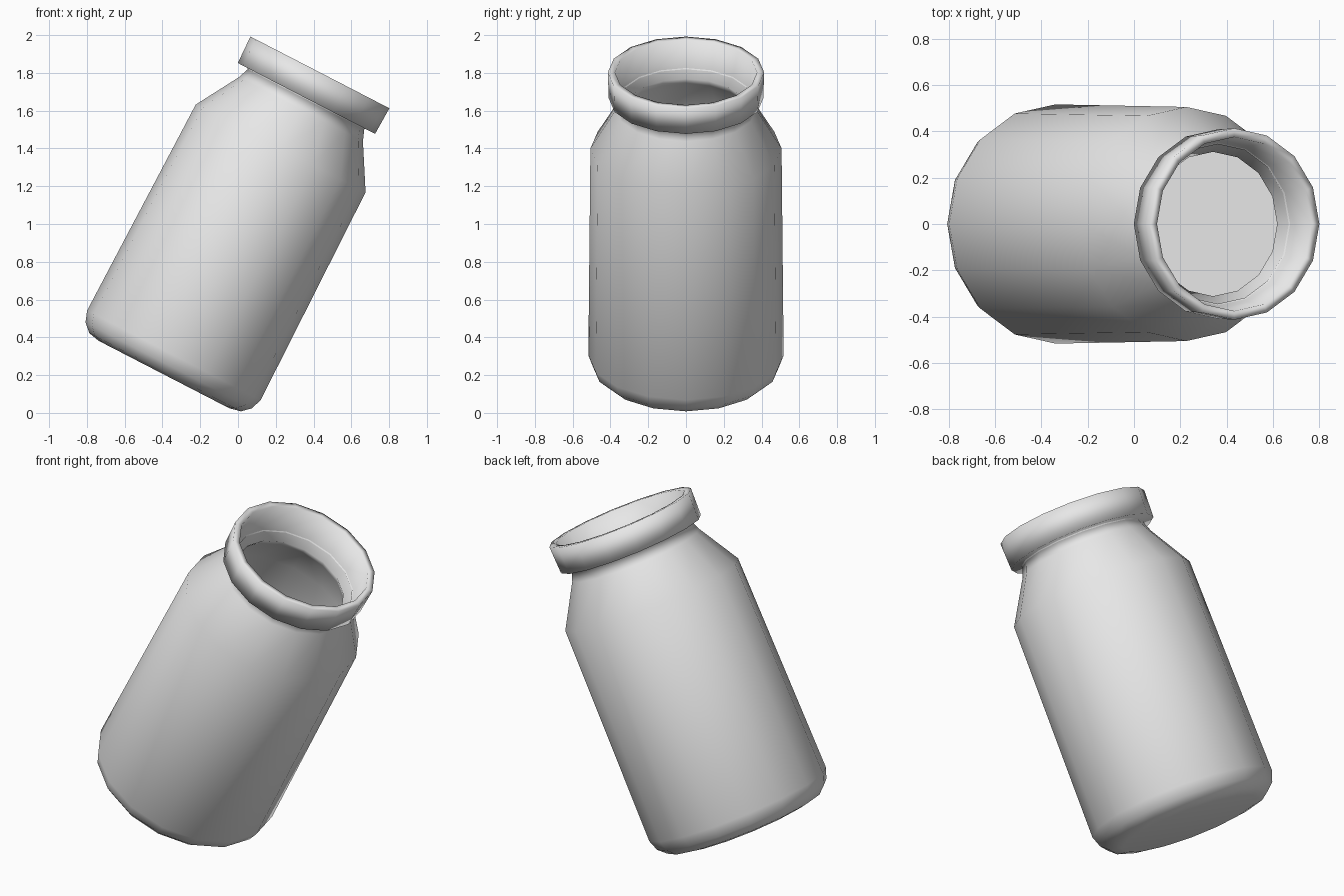
import bpy, bmesh, math
from mathutils import Matrix, Vector

cube = bpy.data.objects.get("Cube")
if cube:
    bpy.data.objects.remove(cube, do_unlink=True)

SIDES = 16
LEAN = Matrix.Translation((-0.392, 0, 0.203)) @ Matrix.Rotation(math.radians(27.3), 4, 'Y')


def make_material(name, grey):
    mat = bpy.data.materials.new(name)
    mat.use_nodes = True
    mat.diffuse_color = (grey, grey, grey, 1)
    mat.node_tree.nodes["Principled BSDF"].inputs["Base Color"].default_value = (grey, grey, grey, 1)
    return mat


def lathe(profile):
    """Turn a list of (radius, height) into rings of faces, closing any end on the axis."""
    bm = bmesh.new()
    rings = []
    for r, z in profile:
        if r == 0:
            rings.append([bm.verts.new((0, 0, z))] * SIDES)
        else:
            angles = [math.tau * i / SIDES for i in range(SIDES)]
            rings.append([bm.verts.new((r * math.cos(a), r * math.sin(a), z)) for a in angles])
    for low, high in zip(rings, rings[1:]):
        for i in range(SIDES):
            j = (i + 1) % SIDES
            corners = list(dict.fromkeys((low[i], low[j], high[j], high[i])))
            bm.faces.new(corners)
    return bm


def add_object(name, bm, mat):
    mesh = bpy.data.meshes.new(name)
    bm.to_mesh(mesh)
    bm.free()
    mesh.materials.append(mat)
    obj = bpy.data.objects.new(name, mesh)
    bpy.context.collection.objects.link(obj)
    return obj


grey = make_material("light grey", 0.8)

# Jar: outside from base to rim, then down the inside to the floor
outside = [(0, 0), (0.39, 0), (0.452, 0.014), (0.496, 0.055), (0.517, 0.115),
           (0.506, 1.347), (0.37, 1.58), (0.345, 1.645)]
rim = [(0.409, 1.645), (0.414, 1.80), (0.376, 1.80), (0.365, 1.66)]
inside = [(0.312, 1.60), (0.335, 1.56), (0.475, 1.33), (0.485, 0.12), (0.40, 0.04), (0, 0.04)]
bm = lathe(outside + rim + inside)
bm.transform(LEAN)
for face in bm.faces:
    face.smooth = True
jar = add_object("jar", bm, grey)

# Level liquid surface: slice of the inner hollow at a fixed height
bm = lathe(inside)
bm.transform(LEAN)
cut = bmesh.ops.bisect_plane(bm, geom=bm.verts[:] + bm.edges[:] + bm.faces[:],
                             plane_co=Vector((0, 0, 1.16)), plane_no=Vector((0, 0, 1)))
rim_edges = [e for e in cut["geom_cut"] if isinstance(e, bmesh.types.BMEdge)]
surface = bmesh.ops.edgeloop_fill(bm, edges=rim_edges)["faces"]
bmesh.ops.delete(bm, geom=[f for f in bm.faces if f not in surface], context='FACES')
for face in bm.faces:
    face.normal_update()
    if face.normal.z < 0:
        face.normal_flip()
add_object("liquid_surface", bm, grey)
